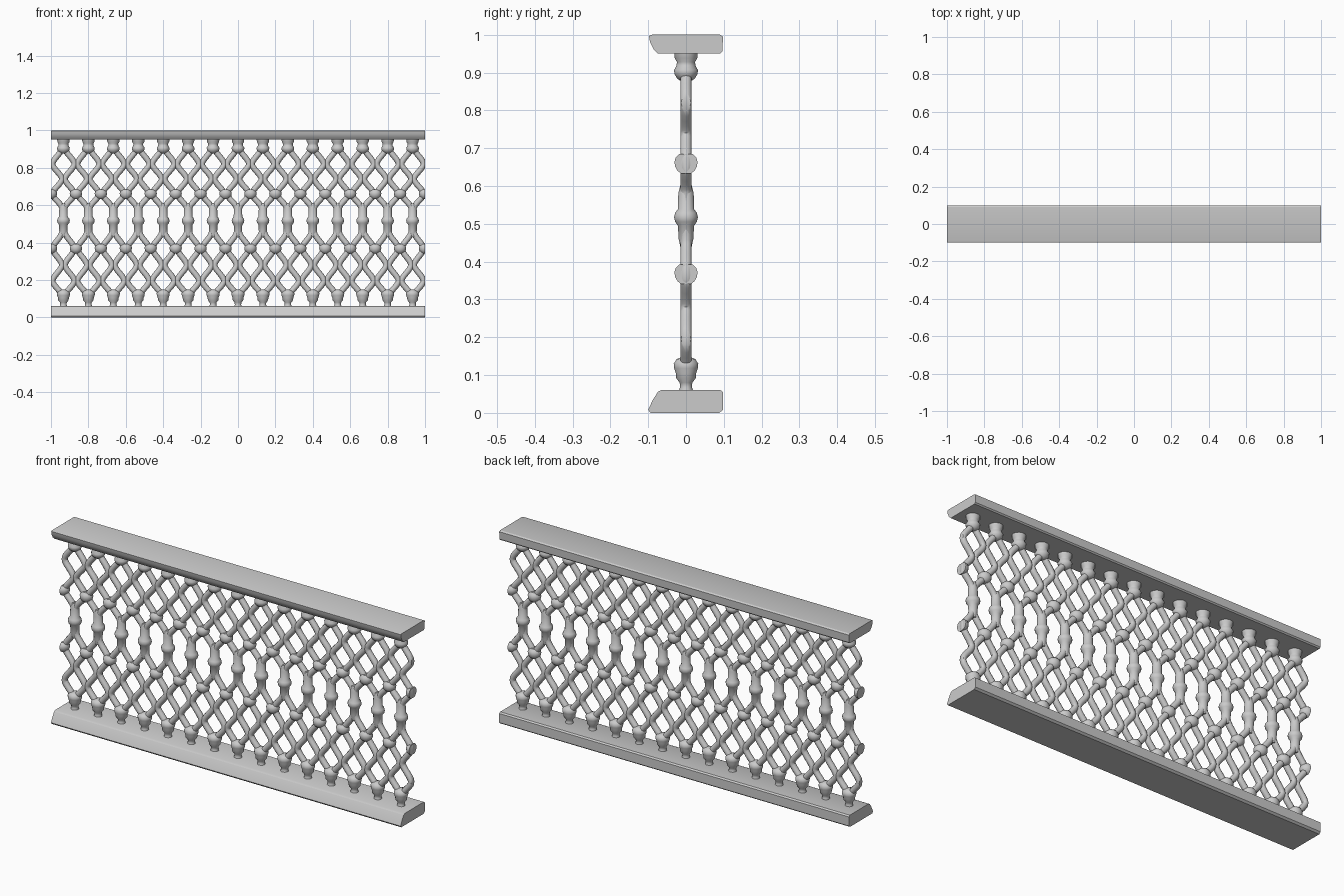
import bpy, bmesh, math
from mathutils import Vector

if "Cube" in bpy.data.objects:
    bpy.data.objects.remove(bpy.data.objects["Cube"])

PITCH = 2 / 15
COLS = [-1 + PITCH * (i + 0.5) for i in range(15)]
MIDS = [-1 + PITCH * i for i in range(16)]


def finish(name, bm, trim=True, angle=40):
    # trim everything flush with the panel ends
    if trim:
        for s in (-1, 1):
            geom = bm.verts[:] + bm.edges[:] + bm.faces[:]
            cut = bmesh.ops.bisect_plane(bm, geom=geom, plane_co=(s, 0, 0), plane_no=(s, 0, 0),
                                         clear_outer=True, dist=1e-6)
            edges = [e for e in cut["geom_cut"] if isinstance(e, bmesh.types.BMEdge)]
            bmesh.ops.holes_fill(bm, edges=edges, sides=0)
    bmesh.ops.recalc_face_normals(bm, faces=bm.faces[:])
    mesh = bpy.data.meshes.new(name)
    bm.to_mesh(mesh)
    bm.free()
    ob = bpy.data.objects.new(name, mesh)
    bpy.context.collection.objects.link(ob)
    bpy.ops.object.select_all(action="DESELECT")
    bpy.context.view_layer.objects.active = ob
    ob.select_set(True)
    bpy.ops.object.shade_smooth_by_angle(angle=math.radians(angle))
    return ob


def skin(bm, rings):
    rows = [[bm.verts.new(p) for p in r] for r in rings]
    n = len(rows[0])
    for a, b in zip(rows, rows[1:]):
        for i in range(n):
            j = (i + 1) % n
            bm.faces.new((a[i], a[j], b[j], b[i]))
    bm.faces.new(rows[0][::-1])
    bm.faces.new(rows[-1])


def sweep(bm, pts, rx, ry, sides=10):
    # tube following a path in the x-z plane
    rings = []
    for k, p in enumerate(pts):
        t = (pts[min(k + 1, len(pts) - 1)] - pts[max(k - 1, 0)]).normalized()
        side = Vector((t.z, 0, -t.x))
        rings.append([p + side * rx * math.cos(a) + Vector((0, ry * math.sin(a), 0))
                      for a in (2 * math.pi * i / sides for i in range(sides))])
    skin(bm, rings)


def lathe(bm, x, profile, squash=0.95, sides=14):
    skin(bm, [[(x + r * math.cos(a), squash * r * math.sin(a), z)
               for a in (2 * math.pi * i / sides for i in range(sides))]
              for r, z in profile])


def rail(name, section):
    bm = bmesh.new()
    skin(bm, [[(x, y, z) for y, z in section] for x in (-1, 1)])
    return finish(name, bm, trim=False, angle=30)


# top and bottom rails with a bevelled front edge
rail("top_rail", [(-0.098, 0.997), (-0.095, 0.98), (-0.086, 0.962), (-0.074, 0.95),
                  (0.09, 0.95), (0.096, 0.956), (0.098, 0.995), (0.09, 1.0), (-0.09, 1.0)])
rail("bottom_rail", [(-0.1, 0.008), (-0.094, 0.0), (0.088, 0.0), (0.098, 0.008),
                     (0.098, 0.055), (0.09, 0.061), (-0.064, 0.061), (-0.074, 0.056), (-0.088, 0.034)])

# wavy strands swinging between post line (0) and mid line (1)
NODES = [(0, 0.115), (1, 0.195), (0, 0.28), (1, 0.368), (0, 0.455),
         (0, 0.585), (1, 0.66), (0, 0.74), (1, 0.82), (0, 0.905)]
bm = bmesh.new()
for x in COLS:
    for s in (-1, 1):
        pts = []
        for (u0, z0), (u1, z1) in zip(NODES, NODES[1:]):
            for k in range(6):
                t = k / 6
                ease = 0.65 * (0.5 - 0.5 * math.cos(math.pi * t)) + 0.35 * t
                u = u0 + (u1 - u0) * ease
                pts.append(Vector((x + s * (0.007 + u * (PITCH / 2 - 0.014)), 0, z0 + (z1 - z0) * t)))
        pts.append(Vector((x + s * 0.007, 0, NODES[-1][1])))
        sweep(bm, pts, 0.0155, 0.0155)
finish("lattice_strands", bm)

# centre posts with a ring collar
bm = bmesh.new()
for x in COLS:
    lathe(bm, x, [(0.014, 0.43), (0.021, 0.46), (0.023, 0.495), (0.031, 0.505), (0.034, 0.517),
                  (0.031, 0.529), (0.023, 0.539), (0.022, 0.58), (0.014, 0.61)])
finish("centre_posts", bm)

# bulbs joining the lattice to each rail
bm = bmesh.new()
for x in COLS:
    lathe(bm, x, [(0.022, 0.055), (0.017, 0.068), (0.018, 0.08), (0.028, 0.092), (0.029, 0.105),
                  (0.034, 0.118), (0.035, 0.13), (0.027, 0.142), (0.012, 0.148)])
finish("lower_bulbs", bm)
bm = bmesh.new()
for x in COLS:
    lathe(bm, x, [(0.012, 0.876), (0.025, 0.884), (0.033, 0.896), (0.034, 0.907), (0.027, 0.918),
                  (0.026, 0.928), (0.032, 0.938), (0.034, 0.955)])
finish("upper_bulbs", bm)

# knots where neighbouring strands meet
bm = bmesh.new()
for x in MIDS:
    for z in (0.368, 0.66):
        lathe(bm, x, [(0.014, z - 0.027), (0.024, z - 0.02), (0.031, z - 0.009), (0.033, z + 0.004),
                      (0.029, z + 0.016), (0.018, z + 0.025)])
finish("lattice_knots", bm)
